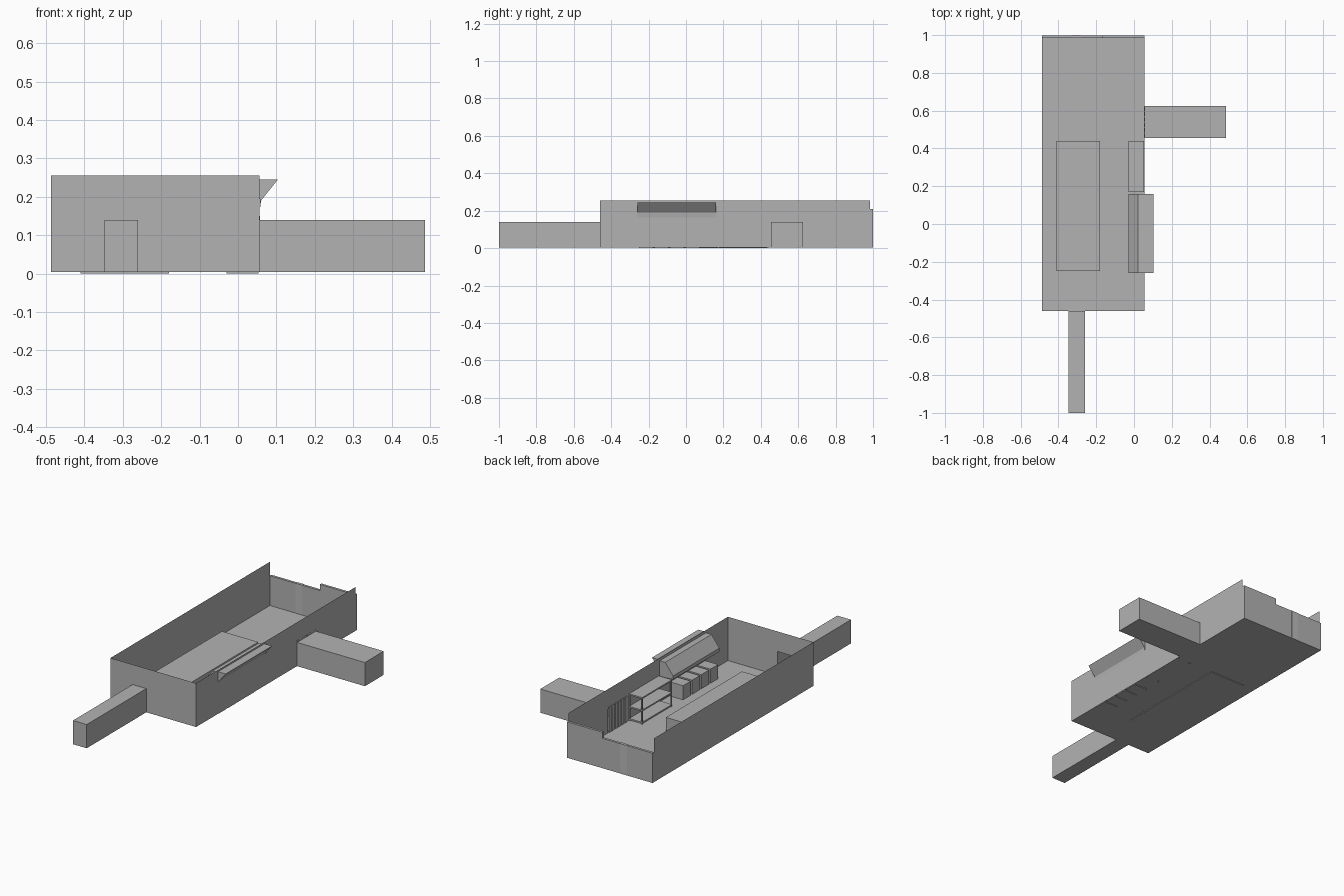
import bpy

if "Cube" in bpy.data.objects:
    bpy.data.objects.remove(bpy.data.objects["Cube"])

F = 0.004          # floor level
H = 0.255          # wall height
D = 0.14           # corridor and doorway height
X0, X1, Y0, Y1 = -0.487, 0.056, -0.46, 0.985


def material(name, v):
    m = bpy.data.materials.new(name)
    m.diffuse_color = (v, v, v, 1)
    m.use_nodes = True
    m.node_tree.nodes["Principled BSDF"].inputs["Base Color"].default_value = m.diffuse_color
    return m


grey = material("mid grey", 0.45)
pale = material("pale grey", 0.5)


def make(name, verts, faces, mat=grey):
    me = bpy.data.meshes.new(name)
    me.from_pydata(verts, [], faces)
    me.materials.append(mat)
    ob = bpy.data.objects.new(name, me)
    bpy.context.collection.objects.link(ob)
    return ob


def box(name, x, y, z, mat=grey, skip=()):
    v = [(a, b, c) for a in x for b in y for c in z]
    sides = {"-x": (0, 1, 3, 2), "+x": (4, 6, 7, 5), "-y": (0, 4, 5, 1),
             "+y": (2, 3, 7, 6), "-z": (0, 2, 6, 4), "+z": (1, 5, 7, 3)}
    return make(name, v, [f for k, f in sides.items() if k not in skip], mat)


def prism(name, profile, y0, y1, mat=grey):
    """Extrude an x-z profile along y."""
    n = len(profile)
    v = [(x, y, z) for y in (y0, y1) for x, z in profile]
    f = [tuple(range(n))[::-1], tuple(range(n, 2 * n))]
    f += [(i, (i + 1) % n, n + (i + 1) % n, n + i) for i in range(n)]
    return make(name, v, f, mat)


def wall(name, along, at, start, end, door=None):
    """Sheet wall with an optional doorway, as an outline face."""
    pts = [(start, F)]
    if door:
        pts += [(door[0], F), (door[0], D), (door[1], D), (door[1], F)]
    pts += [(end, F), (end, H), (start, H)]
    v = [(p, at, z) if along == "x" else (at, p, z) for p, z in pts]
    return make(name, v, [tuple(range(len(v)))])


# Room shell, open on top
make("floor", [(X0, Y0, F), (X0, Y1, F), (X1, Y1, F), (X1, Y0, F)], [(0, 1, 2, 3)])
wall("left_wall", "y", X0, Y1, Y0)
wall("right_wall", "y", X1, Y0, Y1, (0.455, 0.625))
wall("front_wall", "x", Y0, X0, X1, (-0.347, -0.26))

# Low back wall with a step in its top edge
prism("back_wall", [(X0, F), (X1, F), (X1, 0.21), (-0.17, 0.21),
                    (-0.17, 0.175), (X0, 0.175)], Y1, 0.999)
box("back_strip", (-0.325, -0.28), (Y1 - 0.001, 1.0), (F, 0.176), pale)

# Corridors, open towards the room
box("front_corridor", (-0.347, -0.26), (-1.0, Y0), (F, D), skip=("+y",))
box("side_corridor", (X1, 0.487), (0.455, 0.625), (F, D), skip=("-x",))

# Strip curtain in the side doorway
for i in range(6):
    y = 0.457 + i * 0.0285
    box(f"curtain_strip_{i + 1}", (0.053, 0.057), (y, y + 0.022), (F, 0.15))

# Long counter on the left
box("counter", (-0.41, -0.18), (-0.25, 0.44), (0, 0.085))

# Extractor hood inside and sloped awning outside the right wall
prism("hood", [(0.055, 0.15), (0.055, 0.24), (0.02, 0.24),
               (-0.03, 0.175), (-0.03, 0.155)], -0.26, 0.16)
prism("awning", [(0.056, 0.245), (0.104, 0.245), (0.06, 0.19), (0.057, 0.165)],
      -0.26, 0.16)

# Row of floor units under the hood
for i in range(4):
    y = 0.0 - i * 0.083
    box(f"floor_unit_{i + 1}", (-0.03, 0.053), (y, y + 0.07), (0, 0.085))

# Shelf rack
for i, z in enumerate((0.008, 0.078, 0.15)):
    box(f"shelf_board_{i + 1}", (-0.03, 0.053), (0.17, 0.44), (z, z + 0.008))
for i, x in enumerate((-0.03, 0.047)):
    for j, y in enumerate((0.17, 0.434)):
        box(f"rack_post_{i}{j}", (x, x + 0.006), (y, y + 0.006), (0, 0.158))
